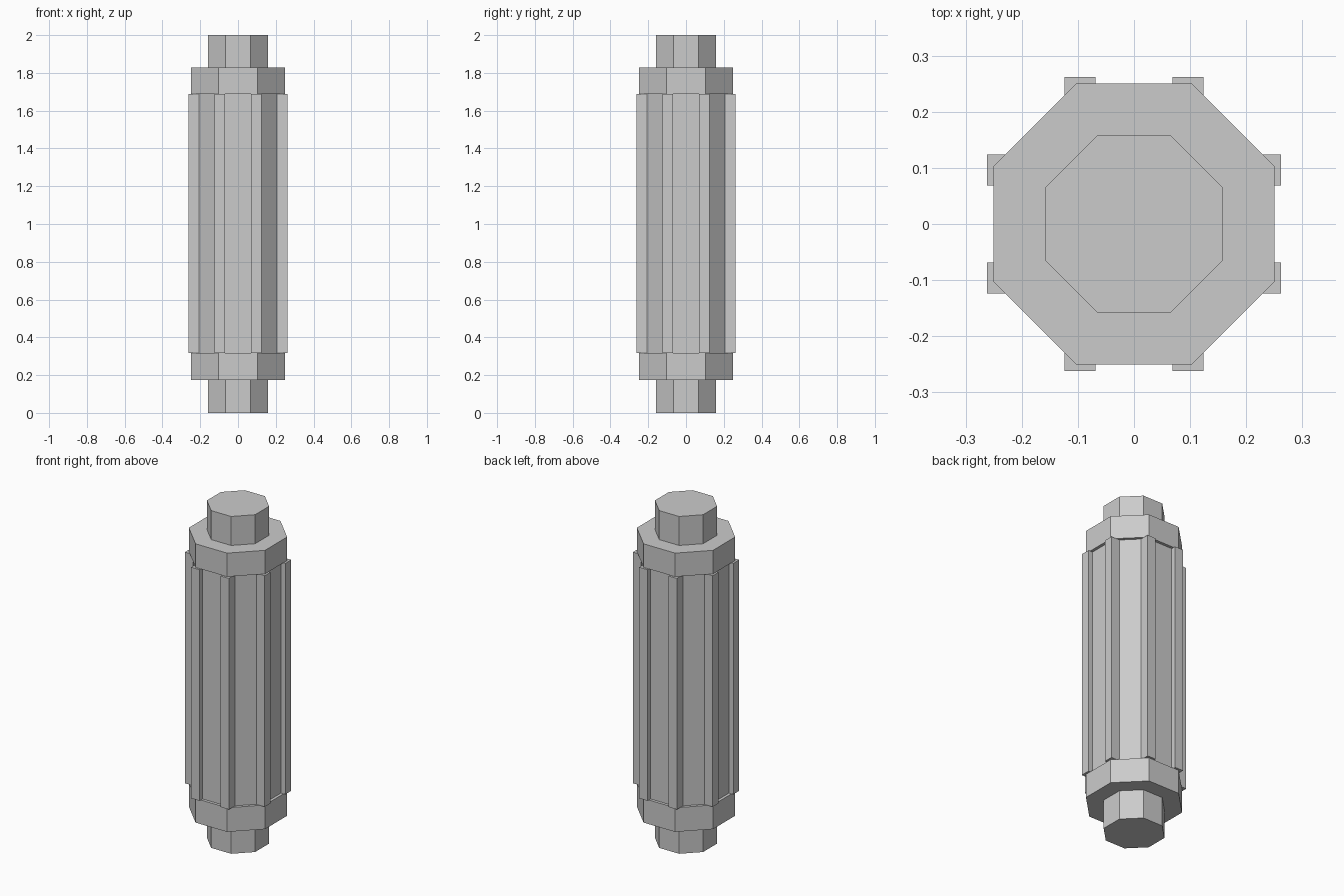
import bpy, bmesh, math

if "Cube" in bpy.data.objects:
    bpy.data.objects.remove(bpy.data.objects["Cube"])

grey = bpy.data.materials.new("plain grey")
grey.diffuse_color = (0.6, 0.6, 0.6, 1)
grey.use_nodes = True
grey.node_tree.nodes["Principled BSDF"].inputs["Base Color"].default_value = grey.diffuse_color


def finish(name, bm):
    mesh = bpy.data.meshes.new(name)
    bmesh.ops.recalc_face_normals(bm, faces=bm.faces)
    bm.to_mesh(mesh)
    bm.free()
    mesh.materials.append(grey)
    obj = bpy.data.objects.new(name, mesh)
    bpy.context.collection.objects.link(obj)
    return obj


def octagon(name, apothem, z0, z1):
    """Eight-sided prism with flats facing the x and y axes."""
    bm = bmesh.new()
    r = apothem / math.cos(math.pi / 8)
    ring = [bm.verts.new((r * math.cos(a), r * math.sin(a), z0))
            for a in (math.pi / 8 + i * math.pi / 4 for i in range(8))]
    base = bm.faces.new(ring)
    top = bmesh.ops.extrude_face_region(bm, geom=[base])["geom"]
    bmesh.ops.translate(bm, vec=(0, 0, z1 - z0),
                        verts=[g for g in top if isinstance(g, bmesh.types.BMVert)])
    if not base.is_valid or len(bm.faces) < 10:
        bm.faces.new(ring)
    return finish(name, bm)


def box(name, lo, hi):
    bm = bmesh.new()
    bmesh.ops.create_cube(bm, size=1)
    for v in bm.verts:
        v.co = [lo[i] if v.co[i] < 0 else hi[i] for i in range(3)]
    return finish(name, bm)


# End stubs, collars and central core
octagon("bottom_stub", 0.158, 0, 0.175)
octagon("bottom_collar", 0.25, 0.175, 0.318)
octagon("core", 0.233, 0.318, 1.688)
octagon("top_collar", 0.25, 1.688, 1.828)
octagon("top_stub", 0.158, 1.828, 2.0)

# Square ribs along the core's eight corners
Z0, Z1 = 0.318, 1.688
for s, side in ((-1, "a"), (1, "b")):
    for t, end in ((-1, "a"), (1, "b")):
        u = sorted((s * 0.069, s * 0.124))
        v = sorted((t * 0.207, t * 0.262))
        box(f"rib_y_{side}{end}", (u[0], v[0], Z0), (u[1], v[1], Z1))
        box(f"rib_x_{side}{end}", (v[0], u[0], Z0), (v[1], u[1], Z1))
